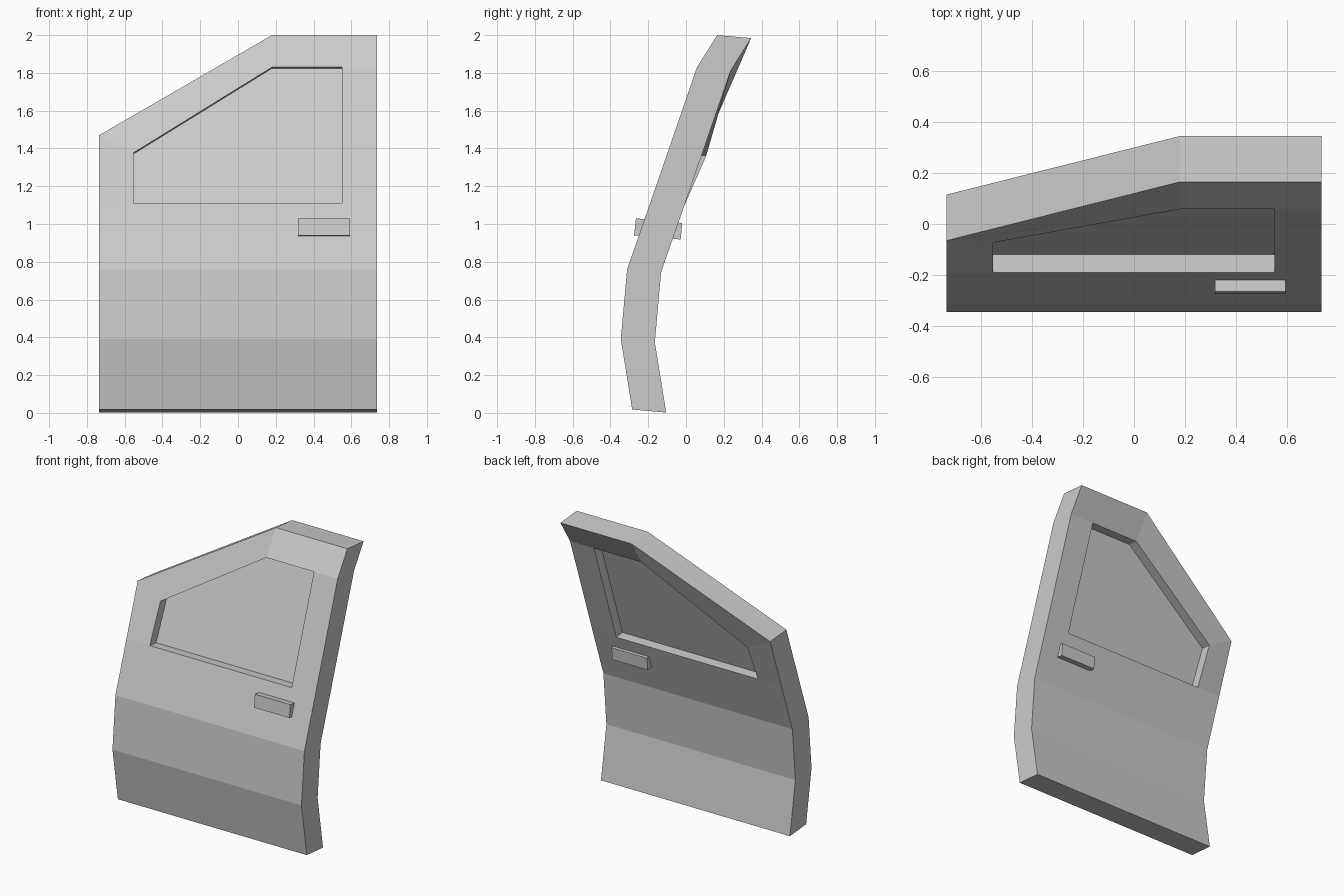
import bpy, bmesh
from mathutils import Vector

if "Cube" in bpy.data.objects:
    bpy.data.objects.remove(bpy.data.objects["Cube"])

DEPTH = Vector((0, 0.18, -0.016))   # direction from outer skin to inner skin


def finish(name, bm):
    bmesh.ops.recalc_face_normals(bm, faces=bm.faces)
    me = bpy.data.meshes.new(name)
    bm.to_mesh(me)
    bm.free()
    ob = bpy.data.objects.new(name, me)
    bpy.context.collection.objects.link(ob)
    return ob


# Outer skin points, lettered: rows from bottom to top
W = 0.735
P = {
    'a': (-W, -0.285, 0.018), 'b': (W, -0.285, 0.018),
    'c': (-W, -0.345, 0.39), 'd': (W, -0.345, 0.39),
    'e': (-W, -0.312, 0.76), 'f': (W, -0.312, 0.76),
    'g': (-W, -0.19, 1.11), 'h': (-0.553, -0.19, 1.11),
    'i': (0.55, -0.19, 1.11), 'j': (W, -0.19, 1.11),
    'k': (-W, -0.065, 1.47), 'l': (-0.553, -0.073, 1.377),
    'm': (0.18, 0.058, 1.83), 'n': (0.55, 0.058, 1.83), 'o': (W, 0.058, 1.83),
    'p': (0.18, 0.165, 2.0), 'q': (W, 0.165, 2.0),
}
FACES = ['abdc', 'cdfe', 'efjihg', 'ghlk', 'klmp', 'mnoqp', 'ijon']
BORDER = 'abdfjoqpkgec'
WINDOW = 'hinml'

# Door panel with window recess
bm = bmesh.new()
cache = {}


def vert(key, t):
    if (key, t) not in cache:
        cache[key, t] = bm.verts.new(Vector(P[key]) + DEPTH * t)
    return cache[key, t]


def wall(loop, t0, t1):
    for a, b in zip(loop, loop[1:] + loop[:1]):
        bm.faces.new([vert(a, t0), vert(b, t0), vert(b, t1), vert(a, t1)])


for skin, pane in ((0, 0.39), (1, 0.61)):
    for f in FACES:
        bm.faces.new([vert(k, skin) for k in f])
    bm.faces.new([vert(k, pane) for k in WINDOW])
    wall(WINDOW, skin, pane)
wall(BORDER, 0, 1)
finish('door_panel', bm)

# Handle bar running through the door, showing on both sides
bm = bmesh.new()
side = [(-0.275, 0.94), (-0.265, 1.03), (-0.02, 1.005), (-0.028, 0.918)]
face = bm.faces.new([bm.verts.new((0.317, y, z)) for y, z in side])
new = bmesh.ops.extrude_face_region(bm, geom=[face])['geom']
bmesh.ops.translate(bm, vec=(0.276, 0, 0),
                    verts=[v for v in new if isinstance(v, bmesh.types.BMVert)])
finish('door_handle', bm)
